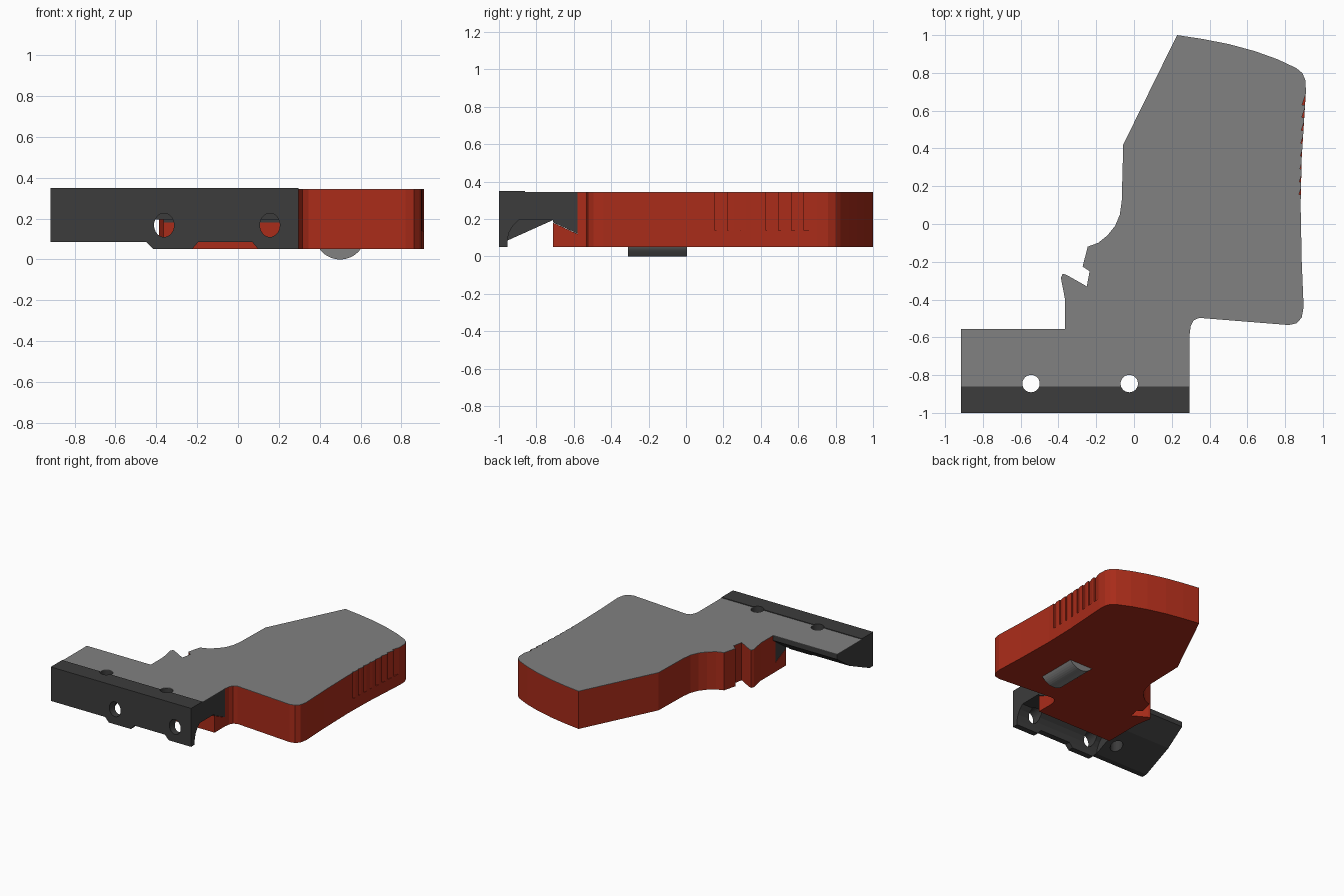
import bpy, bmesh
from mathutils import Vector

if "Cube" in bpy.data.objects:
    bpy.data.objects.remove(bpy.data.objects["Cube"])


def material(name, rgb):
    m = bpy.data.materials.new(name)
    m.diffuse_color = (*rgb, 1)
    m.use_nodes = True
    m.node_tree.nodes["Principled BSDF"].inputs["Base Color"].default_value = m.diffuse_color
    return m


RED = material("red", (0.40, 0.025, 0.01))
DARK = material("charcoal", (0.045, 0.045, 0.045))
GREY = material("mid_grey", (0.22, 0.22, 0.22))


def prism(name, pts, axis, lo, hi, mat=None):
    """Extrude a closed 2D profile along one axis."""
    place = {"x": lambda a, b, c: (c, a, b),
             "y": lambda a, b, c: (a, c, b),
             "z": lambda a, b, c: (a, b, c)}[axis]
    bm = bmesh.new()
    face = bm.faces.new([bm.verts.new(place(a, b, lo)) for a, b in pts])
    out = bmesh.ops.extrude_face_region(bm, geom=[face])
    shift = Vector(place(0, 0, hi - lo))
    bmesh.ops.translate(bm, vec=shift, verts=[v for v in out["geom"] if isinstance(v, bmesh.types.BMVert)])
    bmesh.ops.recalc_face_normals(bm, faces=bm.faces)
    me = bpy.data.meshes.new(name)
    bm.to_mesh(me)
    bm.free()
    ob = bpy.data.objects.new(name, me)
    bpy.context.collection.objects.link(ob)
    if mat:
        me.materials.append(mat)
    return ob


def ellipse(cx, cy, rx, ry, n=32):
    from math import cos, sin, tau
    return [(cx + rx * cos(tau * i / n), cy + ry * sin(tau * i / n)) for i in range(n)]


def combine(ob, others, op="DIFFERENCE"):
    """Apply a boolean with each helper, then remove the helpers."""
    bpy.context.view_layer.objects.active = ob
    for other in others:
        m = ob.modifiers.new("bool", "BOOLEAN")
        m.operation, m.object, m.solver = op, other, "EXACT"
        bpy.ops.object.modifier_apply(modifier=m.name)
        bpy.data.objects.remove(other)


# Grip outline seen from above, from the right of the neck anticlockwise
grip = [(.295, -.58), (.3, -.54), (.316, -.51), (.345, -.497), (.82, -.535), (.862, -.525),
        (.888, -.495), (.898, -.44), (.888, -.2), (.882, .1), (.888, .35), (.91, .7),
        (.908, .76), (.892, .798), (.86, .825), (.76, .872), (.64, .915), (.5, .953),
        (.36, .98), (.228, 1), (-.057, .42), (-.065, .12), (-.075, .05), (-.1, -.01),
        (-.14, -.06), (-.19, -.1), (-.245, -.12), (-.272, -.225), (-.235, -.25),
        (-.25, -.33), (-.36, -.268), (-.378, -.264), (-.387, -.285), (-.365, -.4)]


def ridge_cutters():
    """Sawtooth notches on the right side of the grip."""
    cuts = []
    for i in range(8):
        y = .155 + .068 * i
        x = .883 + .022 * max(0, y - .1) / .6
        cuts.append(prism("notch_cutter", [(x - .012, y), (x + .03, y), (x + .03, y + .055), (x + .006, y + .055)],
                          "z", .14, .4))
    return cuts


def pin_cutters():
    return [prism("pin_cutter", ellipse(x, -.845, .046, .046), "z", -.1, .5) for x in (-.545, -.025)]


# Red grip body with the foot that reaches under the bracket
body = prism("grip_body", grip + [(-.365, -.58)], "z", .05, .342, RED)
foot = prism("foot", [(-.71, .05), (-.71, .18), (-.575, .118), (-.575, .05)], "x", -.365, .295, RED)
combine(body, [foot], "UNION")
combine(body, ridge_cutters())

# Thin grey top face over the grip and bracket
lid = prism("top_plate", grip + [(-.365, -.555), (-.917, -.555), (-.917, -.86), (.295, -.86)],
            "z", .342, .345, GREY)
combine(lid, ridge_cutters() + pin_cutters())

# Dark bracket: grooved clamp on the right, wedge wing on the left
top = [(-.86, .342), (-.86, .35), (-1, .35)]
jaw = [(-1, .05), (-.955, .05), (-.955, .09), (-.945, .13), (-.925, .165), (-.895, .195), (-.71, .195)]
bracket = prism("rail_bracket", top + jaw + [(-.71, .182), (-.58, .122), (-.58, .342)],
                "x", -.365, .295, DARK)
middle = prism("middle", top + jaw + [(-.555, .305), (-.555, .342)], "x", -.45, -.365, DARK)
wing = prism("wing", top + [(-1, .085), (-.955, .085), (-.71, .195), (-.555, .305), (-.555, .342)],
             "x", -.917, -.45, DARK)
combine(bracket, [middle, wing], "UNION")

# Lower edge notches, front slots and pin holes
cuts = [prism("edge_cutter", [(-.46, .03), (-.46, .085), (-.448, .085), (-.415, .05), (-.415, .03)],
              "y", -1.1, -.94),
        prism("edge_cutter", [(-.225, .03), (-.225, .05), (-.195, .085), (.07, .085), (.1, .05), (.1, .03)],
              "y", -1.1, -.94)]
cuts += [prism("slot_cutter", ellipse(x, .168, .049, .058), "y", -1.1, -.88) for x in (-.362, .156)]
combine(bracket, cuts + pin_cutters())

# Half-round bump under the grip
bump = prism("underside_bump", [p for p in ellipse(.5, .125, .125, .125, 48) if p[1] < .075],
             "y", -.31, .005, GREY)
